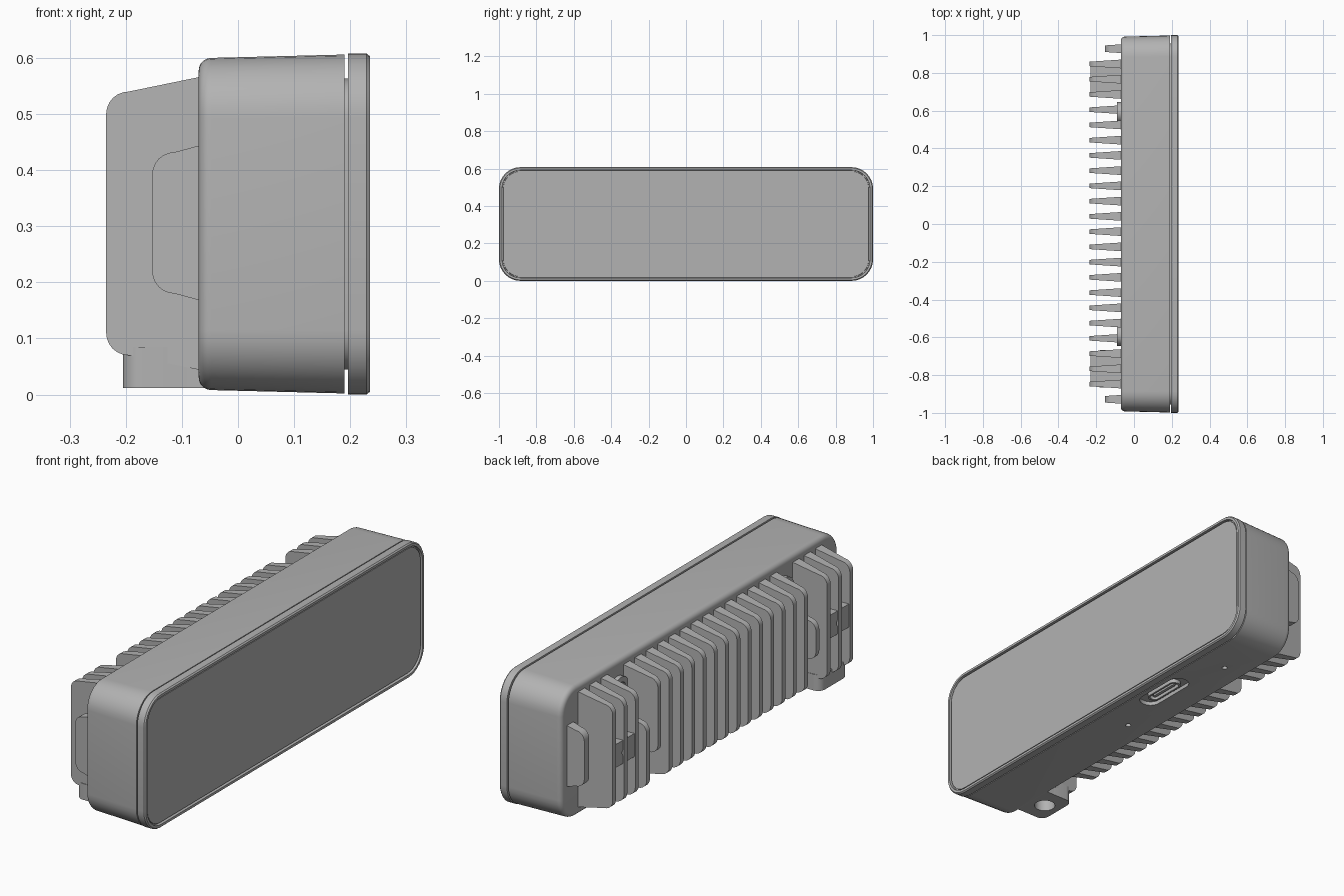
import bpy, bmesh, math
from mathutils import Vector, Matrix

if "Cube" in bpy.data.objects:
    bpy.data.objects.remove(bpy.data.objects["Cube"])

grey = bpy.data.materials.new("anodised grey")
grey.use_nodes = True
grey.diffuse_color = (0.45, 0.45, 0.45, 1)
grey.node_tree.nodes["Principled BSDF"].inputs["Base Color"].default_value = (0.45, 0.45, 0.45, 1)

MID = 0.304          # height of the long axis
BACK = -0.07         # rear wall of the housing
PITCH = 0.0807       # fin spacing


def finish(name, bm):
    bmesh.ops.recalc_face_normals(bm, faces=bm.faces)
    me = bpy.data.meshes.new(name)
    bm.to_mesh(me)
    bm.free()
    me.materials.append(grey)
    ob = bpy.data.objects.new(name, me)
    bpy.context.collection.objects.link(ob)
    return ob


def smooth(ob):
    bpy.ops.object.select_all(action="DESELECT")
    ob.select_set(True)
    bpy.context.view_layer.objects.active = ob
    bpy.ops.object.shade_smooth_by_angle(angle=math.radians(32))


def rounded(hu, hv, r, steps=8):
    """Outline of a rounded rectangle, centred on the origin."""
    pts = []
    for q, (su, sv) in enumerate(((1, 1), (-1, 1), (-1, -1), (1, -1))):
        for i in range(steps + 1):
            a = math.pi / 2 * (q + i / steps)
            pts.append((su * (hu - r) + r * math.cos(a), sv * (hv - r) + r * math.sin(a)))
    return pts


def loft(name, loops):
    """Skin a list of equal point loops and cap both ends."""
    bm = bmesh.new()
    rings = [[bm.verts.new(p) for p in loop] for loop in loops]
    n = len(rings[0])
    for a, b in zip(rings, rings[1:]):
        for i in range(n):
            j = (i + 1) % n
            bm.faces.new((a[i], a[j], b[j], b[i]))
    bm.faces.new(rings[0])
    bm.faces.new(rings[-1])
    return finish(name, bm)


def section(x, inset):
    return [(x, y, z + MID) for y, z in rounded(1 - inset, MID - inset, max(0.115 - inset, 0.03))]


def pad(name, centre, hx, hy, z0, z1, r):
    """Upright rounded block."""
    return loft(name, [[(centre[0] + u, centre[1] + v, z) for u, v in rounded(hx, hy, r)]
                       for z in (z0, z1)])


def box(name, lo, hi):
    bm = bmesh.new()
    bmesh.ops.create_cube(bm, size=1)
    lo, hi = Vector(lo), Vector(hi)
    for v in bm.verts:
        v.co = (lo + hi) / 2 + Vector(c * d for c, d in zip(v.co, hi - lo))
    return finish(name, bm)


def cylinder(name, centre, r, depth, axis="Z"):
    bm = bmesh.new()
    turn = Matrix.Rotation(math.pi / 2, 4, "Y") if axis == "X" else Matrix()
    bmesh.ops.create_cone(bm, cap_ends=True, segments=32, radius1=r, radius2=r, depth=depth,
                          matrix=Matrix.Translation(centre) @ turn)
    return finish(name, bm)


def cut(ob, cutter):
    """Subtract a cutter, then discard it."""
    mod = ob.modifiers.new("cut", "BOOLEAN")
    mod.operation, mod.solver, mod.object = "DIFFERENCE", "EXACT", cutter
    bpy.ops.object.select_all(action="DESELECT")
    ob.select_set(True)
    bpy.context.view_layer.objects.active = ob
    bpy.ops.object.modifier_apply(modifier=mod.name)
    bpy.data.objects.remove(cutter)


def fin(name, y, tip, z0, z1, r=0.04):
    """Drafted cooling fin with rounded outer corners; z0, z1 are measured near the tip."""
    root = BACK + 0.015
    rise = 0.16 * (root - tip)
    prof = [(root, z1 + rise)]
    for cz, start in ((z1 - r, 0.5), (z0 + r, 1.0)):
        for i in range(7):
            a = math.pi * (start + i / 12)
            prof.append((tip + r + r * math.cos(a), cz + r * math.sin(a)))
    prof.append((root, z0 - rise))

    def half(x):
        return 0.012 + 0.011 * (x + 0.235) / 0.165
    ob = loft(name, [[(x, y + s * half(x), z) for x, z in prof] for s in (-1, 1)])
    smooth(ob)
    return ob


# Housing: rounded rear edge, slight draft, deep seam, front bezel and panel
rings = [(BACK, 0.03)]
for i in range(1, 6):
    a = math.pi / 2 * i / 5
    rings.append((BACK + 0.022 * (1 - math.cos(a)), 0.03 - 0.022 * math.sin(a)))
rings += [(0.19, 0.002), (0.19, 0.045), (0.196, 0.045), (0.196, 0), (0.229, 0), (0.235, 0.005),
          (0.235, 0.016), (0.222, 0.017), (0.222, 0.022), (0.23, 0.023)]
housing = loft("housing", [section(x, d) for x, d in rings])

# Underside: connector recess and two small screw holes
PORT = (0.12, 0.35)
cut(housing, pad("port_cutter", PORT, 0.048, 0.14, -0.05, 0.022, 0.045))
for y in (0.02, 0.68):
    cut(housing, cylinder("screw_cutter", (0.05, y, 0), 0.012, 0.06))
smooth(housing)
shell = pad("port_shell", PORT, 0.028, 0.095, 0.005, 0.03, 0.026)
cut(shell, pad("socket_cutter", PORT, 0.02, 0.085, -0.01, 0.025, 0.018))
smooth(shell)
smooth(pad("port_tongue", PORT, 0.007, 0.07, 0.008, 0.03, 0.006))

# Cooling fins on the rear, mirrored about the middle
for side, tag in ((1, "back"), (-1, "front")):
    for k in range(12):
        y = side * (PITCH / 2 + PITCH * k)
        tip, z0, z1 = -0.235, 0.07, 0.54
        if k == 11:                      # shallow end fin
            tip, z0, z1 = -0.153, 0.18, 0.432
        elif k == 7:                     # shortened beside the screw boss
            z0, z1 = (0.07 if side > 0 else 0.19), 0.365
        elif k == 6 and side > 0:
            z0 = 0.2
        fin(f"fin_{tag}_{k}", y, tip, z0, z1)

    # Mounting bridge across the outer fin group, with a threaded hole
    yc = side * PITCH * 9.5
    bridge = box("mount_bridge_" + tag, (-0.231, yc - 0.08, 0.25), (BACK + 0.01, yc + 0.08, 0.355))
    cut(bridge, cylinder("thread_cutter", (-0.22, yc, 0.30), 0.02, 0.1, "X"))
    web = fin("mount_web_" + tag, yc, -0.231, 0.09, 0.52)
    cut(web, cylinder("thread_cutter", (-0.22, yc, 0.30), 0.02, 0.1, "X"))

    # Raised screw boss on the rear wall
    boss = cylinder("screw_boss_" + tag, (BACK - 0.005, side * 0.59, 0.475), 0.055, 0.03, "X")
    cut(boss, cylinder("boss_cutter", (BACK - 0.02, side * 0.59, 0.475), 0.032, 0.04, "X"))
    smooth(boss)

# Tripod foot under one fin group
FOOT = (-0.13, -PITCH * 9.5)
foot = pad("tripod_foot", FOOT, 0.075, 0.1, 0.012, 0.085, 0.035)
cut(foot, cylinder("tripod_cutter", (*FOOT, 0.02), 0.045, 0.1))
smooth(foot)
base = box("foot_bracket", (-0.1, FOOT[1] - 0.1, 0.012), (BACK + 0.03, FOOT[1] + 0.1, 0.085))
cut(base, cylinder("tripod_cutter", (*FOOT, 0.02), 0.045, 0.1))
